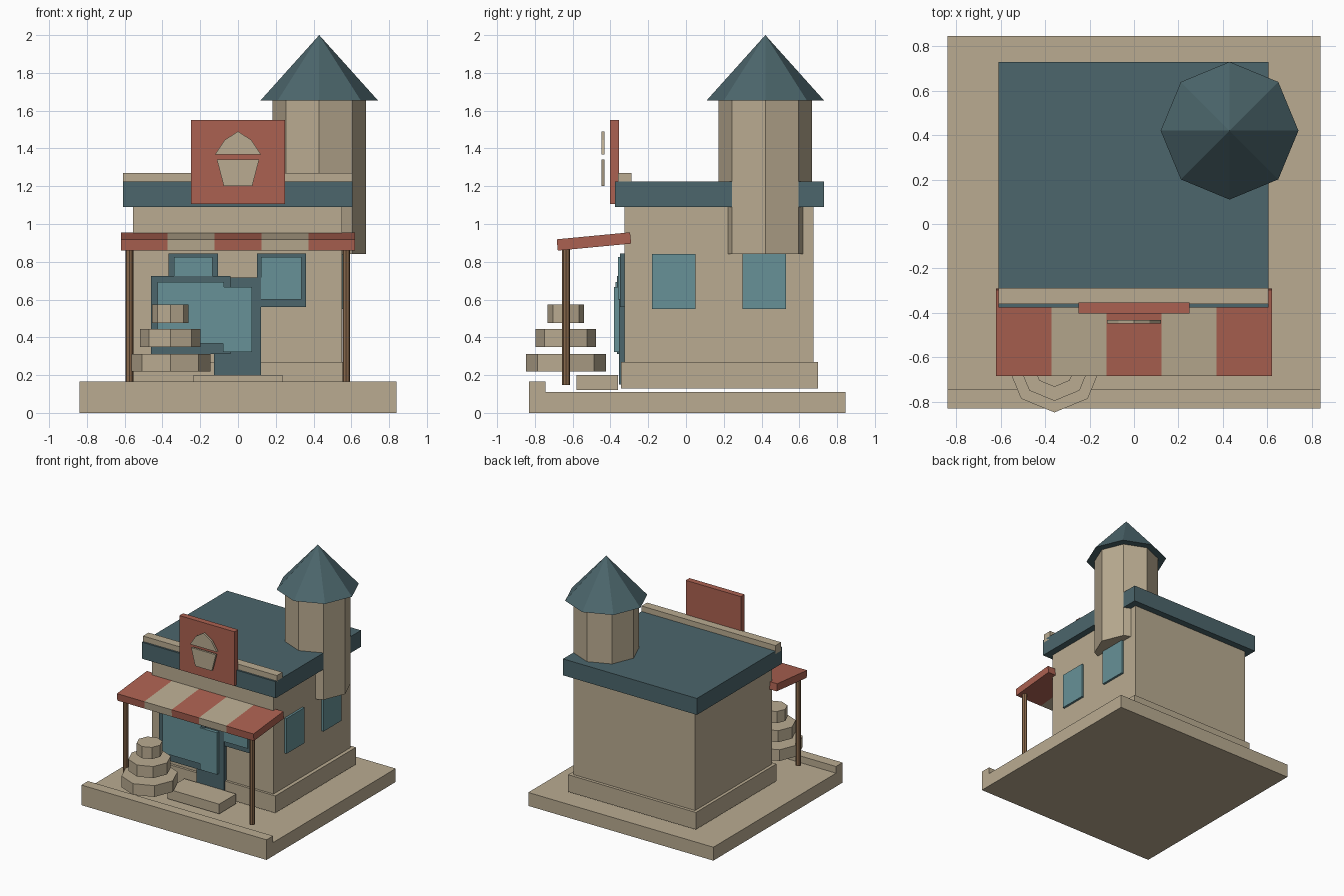
import bpy, bmesh, math
from mathutils import Matrix, Vector

cube = bpy.data.objects.get("Cube")
if cube:
    bpy.data.objects.remove(cube, do_unlink=True)


def material(name, rgb):
    m = bpy.data.materials.new(name)
    m.use_nodes = True
    col = (*rgb, 1)
    m.diffuse_color = col
    bsdf = next(n for n in m.node_tree.nodes if n.type == 'BSDF_PRINCIPLED')
    bsdf.inputs["Base Color"].default_value = col
    bsdf.inputs["Roughness"].default_value = 0.9
    return m


TAN = material("sand_tan", (0.49, 0.41, 0.285))
TEAL = material("dark_teal", (0.072, 0.133, 0.15))
GLASS = material("light_teal", (0.135, 0.285, 0.31))
RED = material("brick_red", (0.41, 0.12, 0.082))
WOOD = material("wood_brown", (0.25, 0.14, 0.072))


def finish(name, bm, *mats):
    bmesh.ops.recalc_face_normals(bm, faces=bm.faces)
    me = bpy.data.meshes.new(name)
    bm.to_mesh(me)
    bm.free()
    for m in mats:
        me.materials.append(m)
    ob = bpy.data.objects.new(name, me)
    bpy.context.collection.objects.link(ob)
    return ob


def box(name, x, y, z, mat):
    """Box from (min, max) pairs."""
    bm = bmesh.new()
    size = [b - a for a, b in (x, y, z)]
    mid = Vector([(a + b) / 2 for a, b in (x, y, z)])
    bmesh.ops.create_cube(bm, size=1, matrix=Matrix.Translation(mid) @ Matrix.Diagonal((*size, 1)))
    return finish(name, bm, mat)


def octagon(name, centre, r1, r2, z, mat):
    """Eight-sided prism or cone with corners on the axes."""
    bm = bmesh.new()
    bmesh.ops.create_cone(bm, cap_ends=True, segments=8, radius1=r1, radius2=r2,
                          depth=z[1] - z[0],
                          matrix=Matrix.Translation((*centre, sum(z) / 2)))
    bmesh.ops.remove_doubles(bm, verts=bm.verts, dist=1e-5)
    return finish(name, bm, mat)


def plate(name, half, y, mat):
    """Upright plate from the right half of a symmetric outline."""
    outline = half + [(-x, z) for x, z in reversed(half) if x > 0]
    bm = bmesh.new()
    face = bm.faces.new([bm.verts.new((x, y[0], z)) for x, z in outline])
    ext = bmesh.ops.extrude_face_region(bm, geom=[face])
    verts = [v for v in ext["geom"] if isinstance(v, bmesh.types.BMVert)]
    bmesh.ops.translate(bm, verts=verts, vec=(0, y[1] - y[0], 0))
    return finish(name, bm, mat)


# Ground slab with front curb and doorstep
bm = bmesh.new()
profile = [(-.83, 0), (.845, 0), (.845, .11), (-.745, .11), (-.745, .165), (-.83, .165)]
face = bm.faces.new([bm.verts.new((-.84, y, z)) for y, z in profile])
ext = bmesh.ops.extrude_face_region(bm, geom=[face])
bmesh.ops.translate(bm, verts=[v for v in ext["geom"] if isinstance(v, bmesh.types.BMVert)],
                    vec=(1.68, 0, 0))
finish("ground_slab", bm, TAN)
box("doorstep", (-.235, .235), (-.58, -.36), (.12, .2), TAN)

# Main building
box("plinth", (-.58, .58), (-.345, .7), (.13, .27), TAN)
box("walls", (-.555, .55), (-.325, .675), (.14, 1.1), TAN)
box("roof", (-.61, .605), (-.375, .73), (1.09, 1.225), TEAL)
box("parapet", (-.61, .605), (-.36, -.288), (1.2, 1.27), TAN)

# Corner tower
octagon("tower", (.43, .42), .248, .248, (.84, 1.66), TAN)
octagon("tower_roof", (.43, .42), .31, 0, (1.655, 2), TEAL)

# Sign board with cake emblem
box("sign_board", (-.25, .25), (-.402, -.354), (1.105, 1.55), RED)
plate("emblem_cup", [(.075, 1.2), (.112, 1.342)], (-.448, -.431), TAN)
plate("emblem_icing", [(.122, 1.367), (.07, 1.445), (0, 1.49)], (-.448, -.431), TAN)


# Framed openings on the front
def opening(name, x, z, front, border, pane_front):
    box(name + "_frame", x, (front, -.32), z, TEAL)
    bx, bottom, top = border
    box(name + "_pane", (x[0] + bx, x[1] - bx), (pane_front, front + .005),
        (z[0] + bottom, z[1] - top), GLASS)


opening("left_window", (-.368, -.105), (.56, .845), -.35, (.03, .04, .02), -.36)
opening("right_window", (.1, .36), (.56, .845), -.35, (.023, .04, .02), -.36)
opening("display_window", (-.46, -.04), (.313, .725), -.365, (.035, .055, .032), -.374)
opening("door", (-.127, .122), (.15, .717), -.355, (.047, .173, .05), -.381)

# Side windows
for name, y in (("front", (-.18, .05)), ("rear", (.3, .53))):
    box(f"side_window_{name}", (.54, .568), y, (.55, .84), GLASS)

# Striped sloping awning
bm = bmesh.new()
bmesh.ops.create_cube(bm, size=1, matrix=Matrix.Diagonal((1.24, .39, .06, 1)))
STRIPE = 1.24 / 5
for i in range(1, 5):
    bmesh.ops.bisect_plane(bm, geom=bm.verts[:] + bm.edges[:] + bm.faces[:],
                           plane_co=(-.62 + i * STRIPE, 0, 0), plane_no=(1, 0, 0))
for f in bm.faces:
    stripe = min(4, int((f.calc_center_median().x + .62) / STRIPE))
    f.material_index = stripe % 2
bm.transform(Matrix.Translation((0, -.4875, .9075)) @ Matrix.Rotation(.095, 4, 'X'))
finish("awning", bm, RED, TAN)

# Awning posts
for side, x in (("left", .573), ("right", -.575)):
    octagon(f"{side}_post", (x, -.635), .021, .021, (.148, .88), WOOD)

# Tiered cake stack
for name, r, z in (("bottom", .212, (.22, .312)), ("middle", .16, (.35, .445)),
                   ("top", .097, (.477, .573))):
    octagon(f"{name}_tier", (-.358, -.636), r, r, z, TAN)
